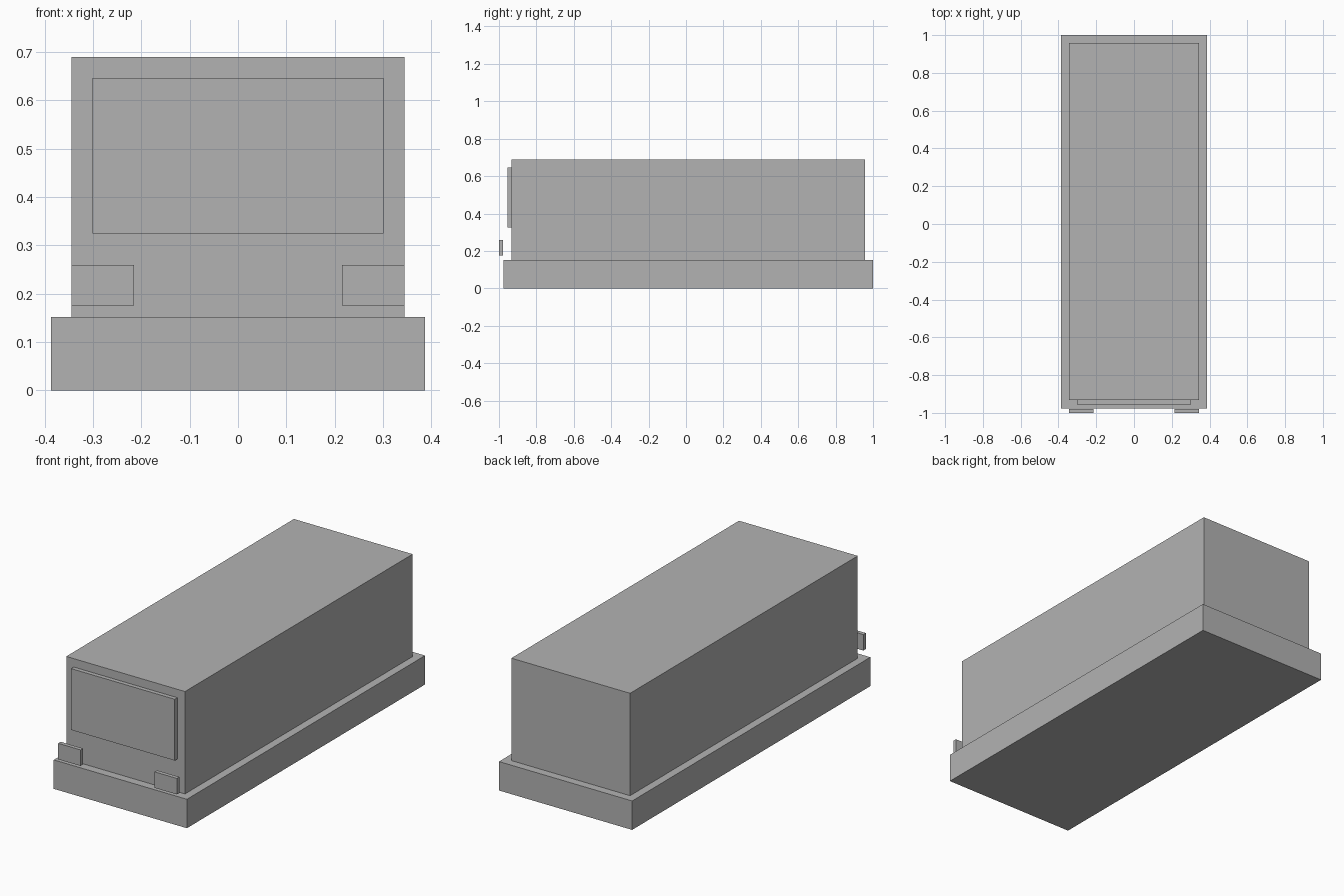
import bpy
import bmesh
from mathutils import Matrix, Vector

if "Cube" in bpy.data.objects:
    bpy.data.objects.remove(bpy.data.objects["Cube"])

grey = bpy.data.materials.new("plain_grey")
grey.diffuse_color = (0.45, 0.45, 0.45, 1)
grey.use_nodes = True
grey.node_tree.nodes["Principled BSDF"].inputs["Base Color"].default_value = grey.diffuse_color


def box(name, low, high):
    """Flat-faced box between two corners."""
    low, high = Vector(low), Vector(high)
    mesh = bpy.data.meshes.new(name)
    bm = bmesh.new()
    bmesh.ops.create_cube(bm, size=1, matrix=Matrix.LocRotScale(
        (low + high) / 2, None, high - low))
    bm.to_mesh(mesh)
    bm.free()
    mesh.materials.append(grey)
    obj = bpy.data.objects.new(name, mesh)
    bpy.context.collection.objects.link(obj)
    return obj


# Wide chassis and the body standing on it
box("chassis", (-0.387, -0.977, 0), (0.387, 1.0, 0.152))
box("body", (-0.345, -0.933, 0.152), (0.345, 0.957, 0.69))

# Raised front window panel
box("windscreen", (-0.301, -0.955, 0.324), (0.301, -0.933, 0.646))

# Pair of front lamps, mirrored across the centre
lamps = box("headlights", (0.215, -1.0, 0.175), (0.345, -0.979, 0.259))
lamps.modifiers.new("mirror", 'MIRROR').use_axis[0] = True
